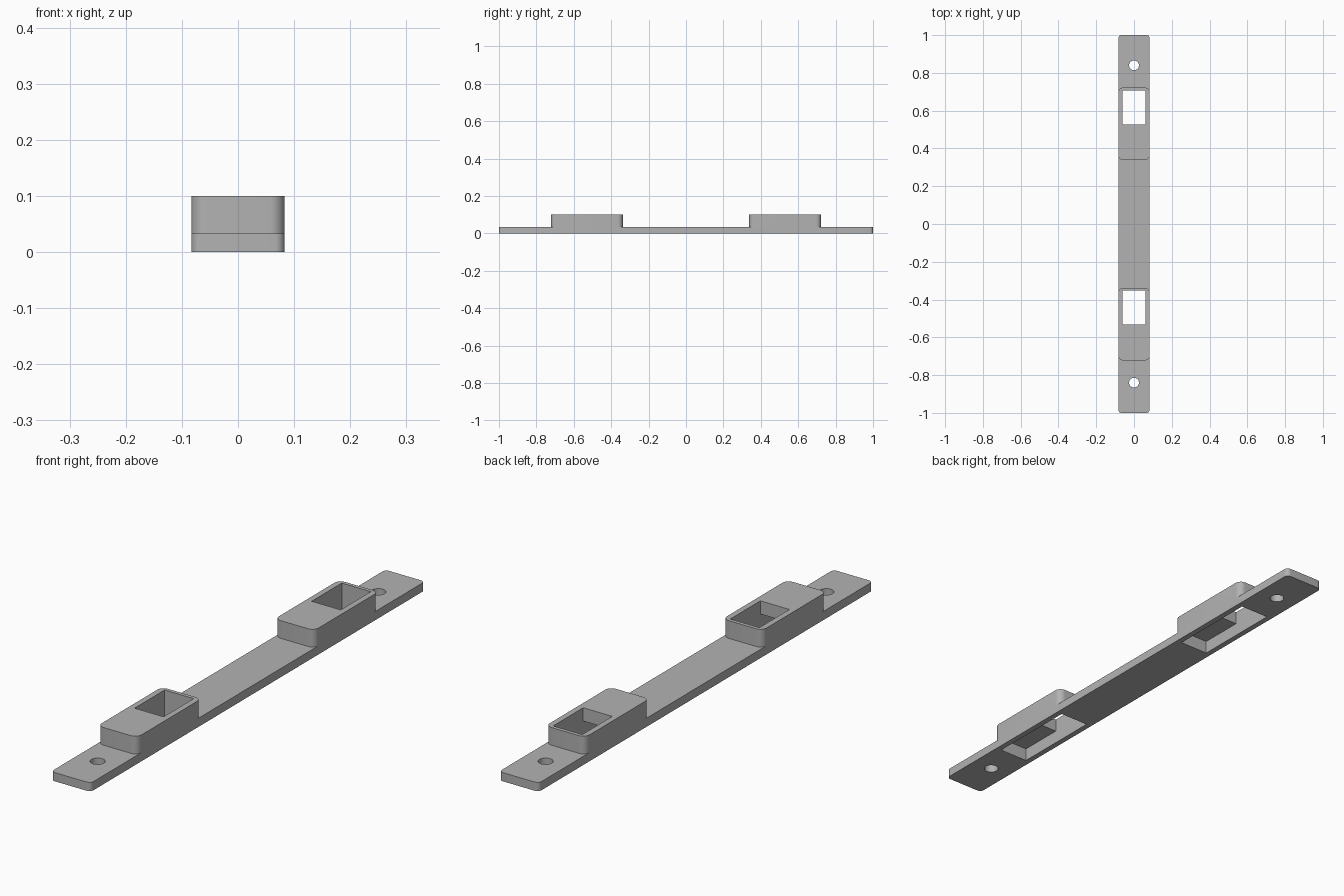
import bpy
import bmesh
from math import cos, sin, pi, radians

if "Cube" in bpy.data.objects:
    bpy.data.objects.remove(bpy.data.objects["Cube"], do_unlink=True)

HALF_WIDTH = 0.083
PLATE_TOP, BLOCK_TOP, POCKET_TOP = 0.033, 0.1, 0.05

grey = bpy.data.materials.new("mid grey")
grey.use_nodes = True
grey.diffuse_color = (0.45, 0.45, 0.45, 1)
grey.node_tree.nodes["Principled BSDF"].inputs["Base Color"].default_value = grey.diffuse_color


def prism(name, outline, bottom, top):
    """Extrude a flat outline between two heights."""
    bm = bmesh.new()
    face = bm.faces.new([bm.verts.new((x, y, bottom)) for x, y in outline])
    up = bmesh.ops.extrude_face_region(bm, geom=[face])["geom"]
    bmesh.ops.translate(bm, vec=(0, 0, top - bottom),
                        verts=[v for v in up if isinstance(v, bmesh.types.BMVert)])
    bmesh.ops.recalc_face_normals(bm, faces=bm.faces)
    mesh = bpy.data.meshes.new(name)
    bm.to_mesh(mesh)
    bm.free()
    mesh.materials.append(grey)
    obj = bpy.data.objects.new(name, mesh)
    bpy.context.collection.objects.link(obj)
    return obj


def rectangle(half, y0, y1, radius=0, steps=8):
    """Outline of a rectangle, with rounded corners if a radius is given."""
    corners = [(half, y1), (-half, y1), (-half, y0), (half, y0)]
    if not radius:
        return corners
    points = []
    for i, (x, y) in enumerate(corners):
        cx = x - radius if x > 0 else x + radius
        cy = y - radius if y == y1 else y + radius
        for s in range(steps + 1):
            a = (i + s / steps) * pi / 2
            points.append((cx + radius * cos(a), cy + radius * sin(a)))
    return points


def circle(y, radius, steps=32):
    return [(radius * cos(2 * pi * i / steps), y + radius * sin(2 * pi * i / steps))
            for i in range(steps)]


def combine(target, tool, operation):
    """Apply a boolean and discard the tool."""
    mod = target.modifiers.new(operation.lower(), "BOOLEAN")
    mod.operation, mod.object, mod.solver = operation, tool, "EXACT"
    bpy.context.view_layer.objects.active = target
    bpy.ops.object.modifier_apply(modifier=mod.name)
    bpy.data.objects.remove(tool, do_unlink=True)


# Long base plate
bracket = prism("mounting_bracket", rectangle(HALF_WIDTH, -1, 1, 0.017), 0, PLATE_TOP)

# Two identical raised blocks, both facing the same way
centres = (-0.53, 0.53)
for c in centres:
    block = prism("raised_block", rectangle(HALF_WIDTH, c - 0.192, c + 0.192, 0.026), 0, BLOCK_TOP)
    combine(bracket, block, "UNION")

# Long pocket below each block, with a shorter window through its top
for c in centres:
    pocket = prism("pocket_cutter", rectangle(0.061, c - 0.178, c + 0.178), -0.05, POCKET_TOP)
    combine(bracket, pocket, "DIFFERENCE")
    window = prism("window_cutter", rectangle(0.061, c - 0.002, c + 0.178), -0.05, 0.2)
    combine(bracket, window, "DIFFERENCE")

# Screw hole near each end
for y in (-0.84, 0.84):
    combine(bracket, prism("screw_cutter", circle(y, 0.026), -0.05, 0.2), "DIFFERENCE")

bpy.ops.object.select_all(action="DESELECT")
bracket.select_set(True)
bpy.context.view_layer.objects.active = bracket
bpy.ops.object.shade_smooth_by_angle(angle=radians(30))
